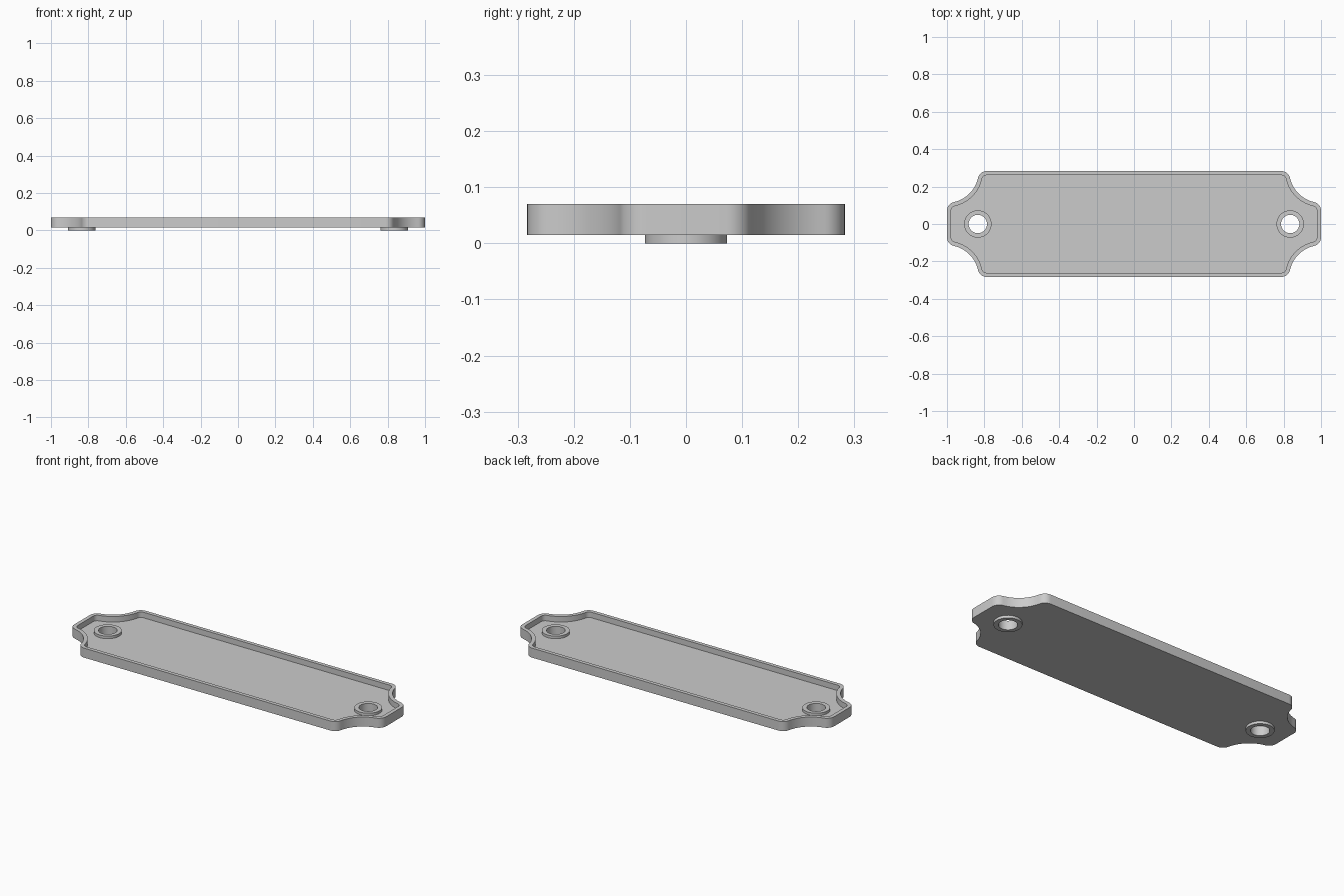
import bpy, bmesh
from math import sin, cos, pi, atan2, sqrt

if "Cube" in bpy.data.objects:
    bpy.data.objects.remove(bpy.data.objects["Cube"], do_unlink=True)

HALF_X, HALF_Y = 1.0, 0.283
SCOOP, FILLET = 0.17, 0.047          # concave corner radius and its blend radius
BOTTOM, FLOOR, TOP = 0.015, 0.038, 0.07
WALL = 0.022
HOLE_X, HOLE_R, BOSS_R, BOSS_TOP = 0.835, 0.049, 0.073, 0.053

gray = bpy.data.materials.new("plain gray")
gray.use_nodes = True
gray.diffuse_color = (0.6, 0.6, 0.6, 1)
gray.node_tree.nodes["Principled BSDF"].inputs["Base Color"].default_value = (0.6, 0.6, 0.6, 1)


def arc(cx, cy, r, a0, a1, n):
    return [(cx + r * cos(a0 + (a1 - a0) * i / n), cy + r * sin(a0 + (a1 - a0) * i / n))
            for i in range(n + 1)]


def outline(inset):
    """Plaque outline with scooped corners, moved inward by inset."""
    reach = sqrt((SCOOP + FILLET) ** 2 - FILLET ** 2)
    tilt = atan2(reach, FILLET)
    r = FILLET - inset
    end = arc(HALF_X - FILLET, HALF_Y - reach, r, 0, tilt, 8)
    scoop = arc(HALF_X, HALF_Y, SCOOP + inset, pi + tilt, 1.5 * pi - tilt, 14)
    side = arc(HALF_X - reach, HALF_Y - FILLET, r, pi / 2 - tilt, pi / 2, 8)
    q = end + scoop[1:-1] + side
    half = q + [(-x, y) for x, y in reversed(q)]
    return half + [(-x, -y) for x, y in half]


def ring(bm, points, z):
    verts = [bm.verts.new((x, y, z)) for x, y in points]
    return verts, [bm.edges.new((verts[i - 1], v)) for i, v in enumerate(verts)]


def skin(bm, a, b):
    for i in range(len(a)):
        bm.faces.new((a[i - 1], a[i], b[i], b[i - 1]))


def finish(bm, name):
    bmesh.ops.recalc_face_normals(bm, faces=bm.faces)
    mesh = bpy.data.meshes.new(name)
    bm.to_mesh(mesh)
    bm.free()
    mesh.materials.append(gray)
    obj = bpy.data.objects.new(name, mesh)
    bpy.context.collection.objects.link(obj)
    bpy.ops.object.select_all(action='DESELECT')
    obj.select_set(True)
    bpy.context.view_layer.objects.active = obj
    bpy.ops.object.shade_smooth_by_angle(angle=0.6)
    return obj


# Tray: outer wall, rim, inner wall, then floor and underside pierced for the bosses
bm = bmesh.new()
base, base_edges = ring(bm, outline(0), BOTTOM)
rim_out, _ = ring(bm, outline(0), TOP)
rim_in, _ = ring(bm, outline(WALL), TOP)
floor, floor_edges = ring(bm, outline(WALL), FLOOR)
for a, b in ((base, rim_out), (rim_out, rim_in), (rim_in, floor)):
    skin(bm, a, b)
for side in (-1, 1):
    circle = arc(side * HOLE_X, 0, BOSS_R - 0.004, 0, 2 * pi, 48)[:-1]
    low, low_edges = ring(bm, circle, BOTTOM)
    high, high_edges = ring(bm, circle, FLOOR)
    skin(bm, low, high)
    base_edges += low_edges
    floor_edges += high_edges
for edges, z in ((base_edges, -1), (floor_edges, 1)):
    bmesh.ops.triangle_fill(bm, edges=edges, use_beauty=True, normal=(0, 0, z))
finish(bm, "tray")

# Bosses: tubes around the screw holes, standing proud above and below
for side, name in ((-1, "right_boss"), (1, "left_boss")):
    bm = bmesh.new()
    loops = [ring(bm, arc(side * HOLE_X, 0, r, 0, 2 * pi, 48)[:-1], z)[0]
             for r, z in ((BOSS_R, 0), (BOSS_R, BOSS_TOP), (HOLE_R, BOSS_TOP), (HOLE_R, 0))]
    for i in range(4):
        skin(bm, loops[i - 1], loops[i])
    finish(bm, name)
